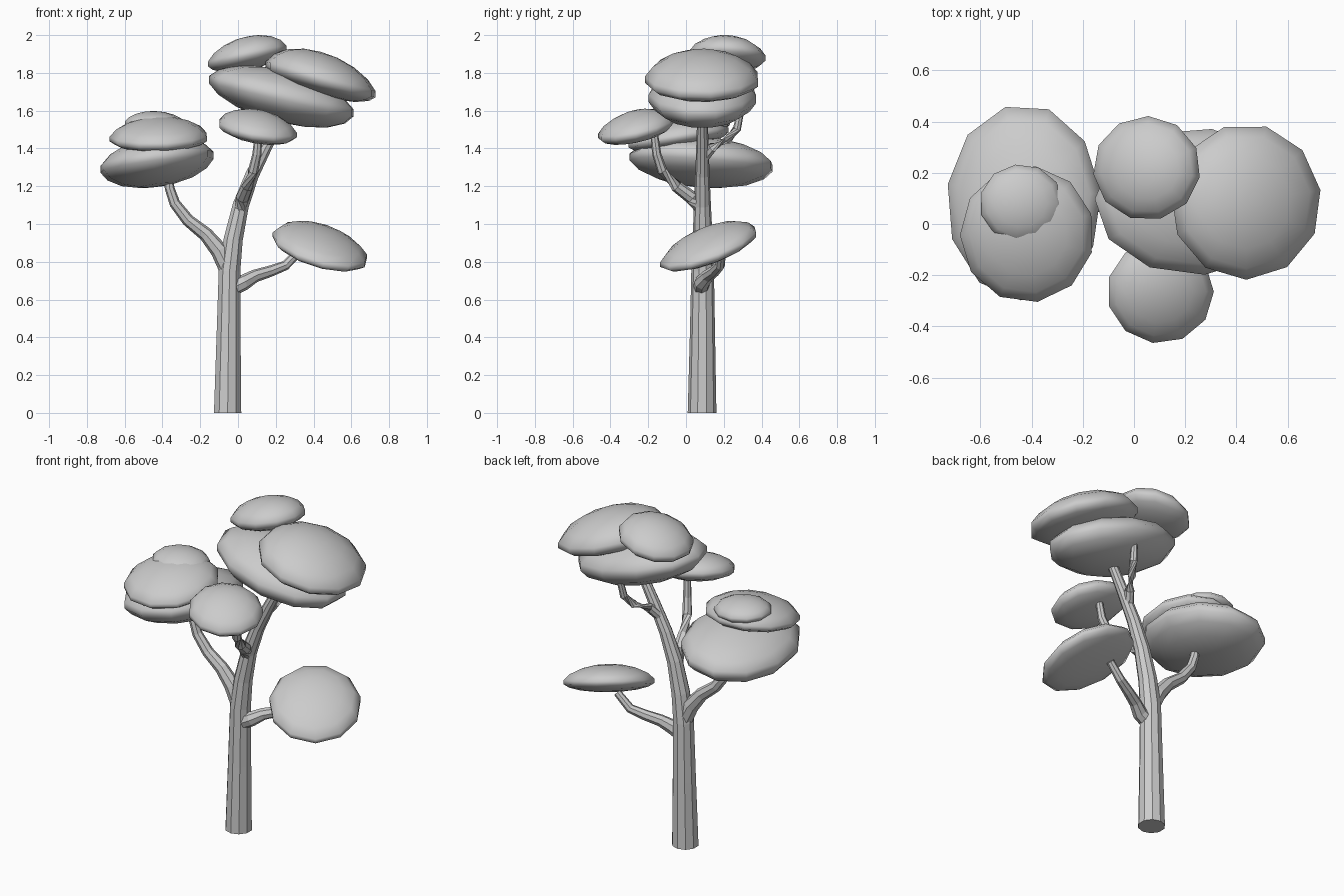
import bpy, math
from mathutils import Vector


def make_object(name, verts, faces, smooth):
    me = bpy.data.meshes.new(name)
    me.from_pydata(verts, [], faces)
    me.polygons.foreach_set("use_smooth", [smooth] * len(me.polygons))
    me.update()
    ob = bpy.data.objects.new(name, me)
    bpy.context.collection.objects.link(ob)
    return ob


def bridge(rings, sides):
    return [(i * sides + j, i * sides + (j + 1) % sides,
             (i + 1) * sides + (j + 1) % sides, (i + 1) * sides + j)
            for i in range(rings - 1) for j in range(sides)]


def limb(name, path, sides):
    """Faceted tapering tube through (x, y, z, radius) points."""
    pts = [Vector(p[:3]) for p in path]
    verts = []
    for i, p in enumerate(pts):
        d = (pts[min(i + 1, len(pts) - 1)] - pts[max(i - 1, 0)]).normalized()
        if i == 0 and p.z == 0:
            d = Vector((0, 0, 1))
        u = Vector((0, 1, 0)) if abs(d.y) < 0.7 else Vector((1, 0, 0))
        u = (u - d * u.dot(d)).normalized()
        v = d.cross(u)
        for j in range(sides):
            a = 2 * math.pi * j / sides
            verts.append(p + path[i][3] * (u * math.cos(a) + v * math.sin(a)))
    n = len(pts)
    faces = bridge(n, sides)
    faces += [tuple(reversed(range(sides))), tuple(range((n - 1) * sides, n * sides))]
    return make_object(name, verts, faces, False)


# Unit half profile of a leaf pad, bottom to top (radius, height)
PROFILE = [(0.32, -0.95), (0.62, -0.79), (0.87, -0.48), (0.99, -0.14),
           (0.99, 0.14), (0.85, 0.48), (0.60, 0.77), (0.30, 0.95)]


def leaf_pad(name, centre, rx, ry, up, down, slope_x, slope_y, turn, sides=11):
    """Squashed smooth pad, leaning by the given slopes."""
    c = Vector(centre)

    def place(x, y, h):
        z = h * (up if h > 0 else down) + slope_x * x * rx + slope_y * y * ry
        return c + Vector((x * rx, y * ry, z))

    verts = []
    for r, h in PROFILE:
        for j in range(sides):
            a = turn + 2 * math.pi * j / sides
            verts.append(place(r * 1.02 * math.cos(a), r * 1.02 * math.sin(a), h))
    n = len(PROFILE)
    faces = bridge(n, sides)
    b = len(verts)
    verts += [place(0, 0, -1), place(0, 0, 1)]
    for j in range(sides):
        k = (j + 1) % sides
        faces += [(b, k, j), (b + 1, (n - 1) * sides + j, (n - 1) * sides + k)]
    return make_object(name, verts, faces, True)


# Trunk, curving to the right at the top
limb("trunk", [(-0.055, 0.085, 0, 0.076), (-0.05, 0.087, 0.4, 0.067),
               (-0.045, 0.088, 0.75, 0.06), (-0.025, 0.088, 0.92, 0.053),
               (0.015, 0.087, 1.1, 0.045), (0.075, 0.087, 1.26, 0.038),
               (0.15, 0.087, 1.41, 0.033), (0.23, 0.087, 1.56, 0.028)], 10)

# Branches
limb("left_branch", [(-0.05, 0.088, 0.76, 0.05), (-0.10, 0.088, 0.86, 0.046),
                     (-0.17, 0.088, 0.945, 0.038), (-0.265, 0.088, 1.02, 0.033),
                     (-0.335, 0.088, 1.11, 0.029), (-0.362, 0.088, 1.19, 0.026),
                     (-0.37, 0.088, 1.28, 0.022)], 8)
limb("low_right_branch", [(-0.03, 0.08, 0.66, 0.043), (0.03, 0.085, 0.69, 0.042),
                          (0.09, 0.115, 0.725, 0.034), (0.17, 0.15, 0.75, 0.03),
                          (0.25, 0.18, 0.78, 0.026), (0.33, 0.19, 0.86, 0.022)], 8)
limb("front_branch", [(0.01, 0.08, 1.08, 0.038), (0.025, 0.03, 1.14, 0.036),
                      (0.05, -0.05, 1.2, 0.032), (0.08, -0.125, 1.28, 0.027),
                      (0.1, -0.155, 1.37, 0.024), (0.11, -0.17, 1.49, 0.02)], 8)
limb("back_branch", [(0.11, 0.087, 1.34, 0.028), (0.15, 0.14, 1.405, 0.027),
                     (0.2, 0.22, 1.445, 0.024), (0.23, 0.27, 1.505, 0.022),
                     (0.24, 0.29, 1.6, 0.018)], 8)

# Leaf pads
leaf_pad("left_lower_leaves", (-0.43, 0.085, 1.33), 0.30, 0.38, 0.13, 0.132, 0.12, -0.07, 0.1)
leaf_pad("left_middle_leaves", (-0.418, -0.04, 1.452), 0.26, 0.265, 0.113, 0.06, 0.02, 0.15, 0.3)
leaf_pad("left_top_leaves", (-0.44, 0.08, 1.53), 0.162, 0.152, 0.068, 0.05, -0.03, 0.0, 0.0)
leaf_pad("low_right_leaves", (0.435, 0.12, 0.87), 0.25, 0.255, 0.108, 0.062, -0.25, 0.33, 0.2)
leaf_pad("front_leaves", (0.103, -0.265, 1.5), 0.207, 0.2, 0.1, 0.063, -0.15, 0.2, 0.0)
leaf_pad("top_leaves", (0.05, 0.218, 1.885), 0.208, 0.202, 0.108, 0.07, 0.2, -0.05, 0.4)
leaf_pad("right_upper_leaves", (0.437, 0.087, 1.76), 0.292, 0.302, 0.152, 0.082, -0.27, 0.0, 0.15)
leaf_pad("right_lower_leaves", (0.235, 0.088, 1.675), 0.385, 0.285, 0.14, 0.14, -0.23, 0.0, 0.25)
